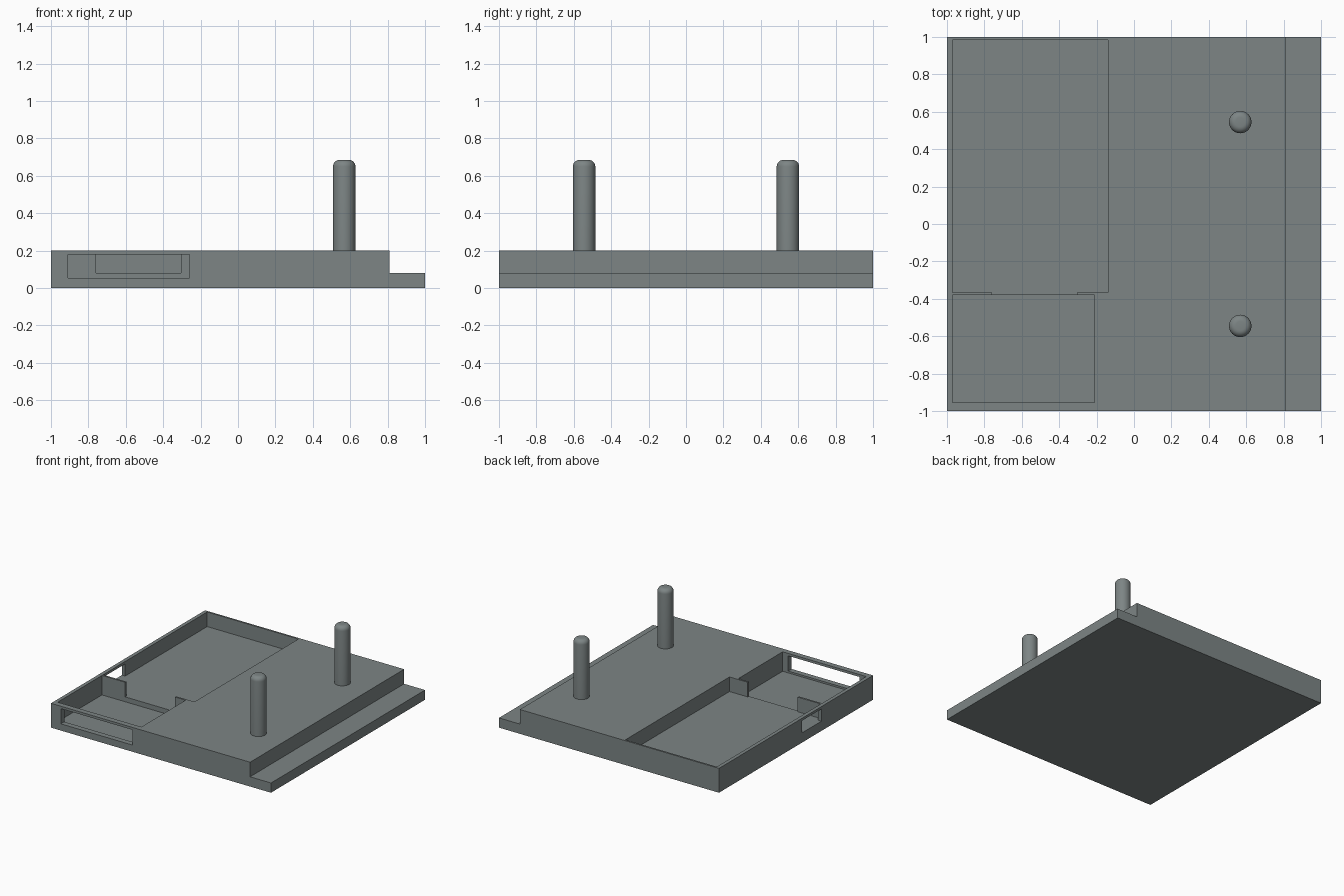
import bpy, bmesh, math

if "Cube" in bpy.data.objects:
    bpy.data.objects.remove(bpy.data.objects["Cube"])

grey = bpy.data.materials.new("slate grey")
grey.diffuse_color = (0.205, 0.235, 0.235, 1)
grey.use_nodes = True
grey.node_tree.nodes["Principled BSDF"].inputs["Base Color"].default_value = grey.diffuse_color


def prism(name, pts, axis, lo, hi):
    """Extrude a 2D outline: axis 'z' takes (x, y) points, axis 'y' takes (x, z)."""
    place = (lambda p, t: (p[0], p[1], t)) if axis == 'z' else (lambda p, t: (p[0], t, p[1]))
    bm = bmesh.new()
    face = bm.faces.new([bm.verts.new(place(p, lo)) for p in pts])
    top = bmesh.ops.extrude_face_region(bm, geom=[face])["geom"]
    for v in (g for g in top if isinstance(g, bmesh.types.BMVert)):
        v.co = place((v.co.x, v.co.y if axis == 'z' else v.co.z), hi)
    bmesh.ops.recalc_face_normals(bm, faces=bm.faces)
    return add_object(name, bm)


def add_object(name, bm):
    me = bpy.data.meshes.new(name)
    bm.to_mesh(me)
    bm.free()
    me.materials.append(grey)
    ob = bpy.data.objects.new(name, me)
    bpy.context.collection.objects.link(ob)
    return ob


def rect(x0, x1, y0, y1):
    return [(x0, y0), (x1, y0), (x1, y1), (x0, y1)]


def cut(target, cutter):
    mod = target.modifiers.new("cut", 'BOOLEAN')
    mod.operation, mod.solver, mod.object = 'DIFFERENCE', 'EXACT', cutter
    bpy.context.view_layer.objects.active = target
    bpy.ops.object.modifier_apply(modifier=mod.name)
    bpy.data.objects.remove(cutter)


# Base block with a low ledge along its right side
base = prism("base", [(-1, 0), (1, 0), (1, .08), (.81, .08), (.81, .2), (-1, .2)], 'y', -1, 1)

# Deep front pocket
cut(base, prism("front_pocket", rect(-.97, -.21, -.955, -.38), 'z', .04, .4))
# Shallower back pocket, with a doorway through the thin partition
cut(base, prism("back_pocket", [(-.97, -.365), (-.76, -.365), (-.76, -.39), (-.305, -.39),
                                (-.305, -.365), (-.14, -.365), (-.14, .985), (-.97, .985)],
                'z', .08, .4))
# Slot in the front wall and window in the left wall
cut(base, prism("front_slot", rect(-.91, -.26, .055, .18), 'y', -1.1, -.9))
cut(base, prism("side_window", rect(-1.1, -.95, -.33, -.08), 'z', .08, .18))

# Two upright pegs with rounded tips, each turned from one profile
R, TOP, FILLET, SIDES = .06, .685, .035, 32
profile = [(R, .19)] + [(R - FILLET + FILLET * math.cos(a), TOP - FILLET + FILLET * math.sin(a))
                        for a in (math.pi / 2 * i / 6 for i in range(7))]
for label, y in (("front", -.545), ("back", .545)):
    bm = bmesh.new()
    rings = [[bm.verts.new((.568 + r * math.cos(2 * math.pi * k / SIDES),
                            y + r * math.sin(2 * math.pi * k / SIDES), z))
              for k in range(SIDES)] for r, z in profile]
    for a, b in zip(rings, rings[1:]):
        for k in range(SIDES):
            n = (k + 1) % SIDES
            bm.faces.new((a[k], a[n], b[n], b[k]))
    bm.faces.new(rings[-1])
    bm.faces.new(rings[0][::-1])
    peg = add_object(label + "_peg", bm)
    bpy.ops.object.select_all(action='DESELECT')
    peg.select_set(True)
    bpy.context.view_layer.objects.active = peg
    bpy.ops.object.shade_smooth_by_angle(angle=math.radians(30))
